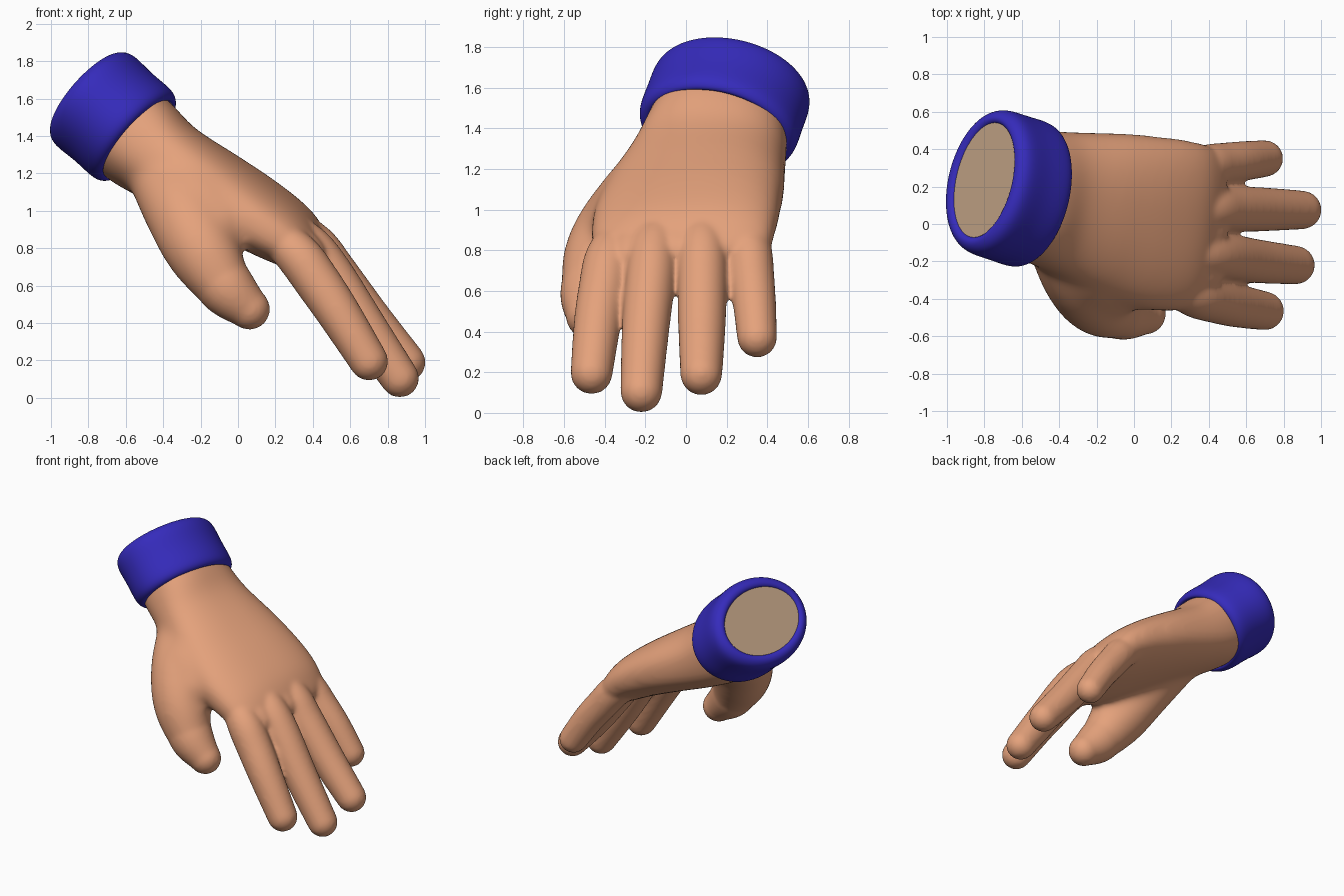
import bpy, bmesh, math
from mathutils import Vector

if "Cube" in bpy.data.objects:
    bpy.data.objects.remove(bpy.data.objects["Cube"])


def material(name, col):
    m = bpy.data.materials.new(name)
    m.diffuse_color = (*col, 1)
    m.use_nodes = True
    m.node_tree.nodes["Principled BSDF"].inputs["Base Color"].default_value = m.diffuse_color
    return m


skin = material("skin", (0.78, 0.36, 0.20))
blue = material("cuff blue", (0.036, 0.024, 0.50))
tan = material("wrist end tan", (0.50, 0.34, 0.22))


def make_object(name, bm, mat):
    bmesh.ops.recalc_face_normals(bm, faces=bm.faces)
    me = bpy.data.meshes.new(name)
    bm.to_mesh(me)
    bm.free()
    me.materials.append(mat)
    for p in me.polygons:
        p.use_smooth = True
    ob = bpy.data.objects.new(name, me)
    bpy.context.collection.objects.link(ob)
    return ob


def fuse(ob, voxel, rounds):
    """Melt overlapping tubes into one skin."""
    rm = ob.modifiers.new("fuse", 'REMESH')
    rm.mode = 'VOXEL'
    rm.voxel_size = voxel
    rm.use_smooth_shade = True
    sm = ob.modifiers.new("soften", 'SMOOTH')
    sm.factor = 0.5
    sm.iterations = rounds


def spline(rows, steps=5):
    """Catmull-Rom through rows of numbers."""
    out, n = [], len(rows)
    for i in range(n - 1):
        a, b, c, d = (rows[max(i - 1, 0)], rows[i], rows[i + 1], rows[min(i + 2, n - 1)])
        for k in range(steps):
            t = k / steps
            out.append([0.5 * (2 * q + (r - p) * t + (2 * p - 5 * q + 4 * r - s) * t * t
                               + (3 * q - p - 3 * r + s) * t ** 3)
                        for p, q, r, s in zip(a, b, c, d)])
    out.append(list(rows[-1]))
    return out


def skin_rings(bm, rings):
    for a, b in zip(rings, rings[1:]):
        for k in range(len(a)):
            j = (k + 1) % len(a)
            bm.faces.new((a[k], a[j], b[j], b[k]))


def loft(bm, rows, power=2.0, dome=0.0, seg=28):
    """Tube through rows (x, y, z, half width, half thickness, roll), with a domed end."""
    rows = spline(rows)
    pts = [Vector(r[:3]) for r in rows]
    tang = [(pts[min(i + 1, len(pts) - 1)] - pts[max(i - 1, 0)]).normalized()
            for i in range(len(pts))]
    data = [(p, t, r[3], r[4], r[5]) for p, t, r in zip(pts, tang, rows)]
    p, t, w, h, roll = data[-1]
    for k in range(1, 7):
        a = math.radians(14 * k)
        data.append((p + t * dome * math.sin(a), t, w * math.cos(a), h * math.cos(a), roll))
    rings = []
    for p, t, w, h, roll in data:
        u = Vector((0, 1, 0))
        u = (u - t * u.dot(t)).normalized()
        v = t.cross(u)
        u, v = (u * math.cos(roll) + v * math.sin(roll), v * math.cos(roll) - u * math.sin(roll))
        ring = []
        for k in range(seg):
            c, s = math.cos(math.tau * k / seg), math.sin(math.tau * k / seg)
            c = math.copysign(abs(c) ** (2 / power), c)
            s = math.copysign(abs(s) ** (2 / power), s)
            ring.append(bm.verts.new(p + u * w * c + v * h * s))
        rings.append(ring)
    skin_rings(bm, rings)
    bm.faces.new(rings[0])
    bm.faces.new(rings[-1])


def digit(bm, path):
    """Round tube through (x, y, z, radius)."""
    loft(bm, [(x, y, z, r, r, 0) for x, y, z, r in path], dome=path[-1][3])


# palm with thumb root and web, blended softly first
thumb = [(-0.40, -0.04, 1.19, 0.19), (-0.30, -0.26, 1.00, 0.205), (-0.19, -0.40, 0.79, 0.20),
         (-0.07, -0.465, 0.60, 0.155), (0.06, -0.48, 0.475, 0.112)]
bm = bmesh.new()
loft(bm, [(-0.72, 0.20, 1.54, 0.31, 0.25, -0.1),
          (-0.54, 0.155, 1.385, 0.35, 0.265, -0.06),
          (-0.37, 0.115, 1.255, 0.385, 0.235, 0.02),
          (-0.12, 0.055, 1.11, 0.44, 0.212, 0.10),
          (0.10, 0.005, 0.98, 0.468, 0.19, 0.13),
          (0.27, -0.015, 0.87, 0.462, 0.165, 0.13),
          (0.38, -0.025, 0.77, 0.44, 0.125, 0.11)], power=2.4, dome=0.09, seg=40)
digit(bm, thumb)
digit(bm, [(-0.40, -0.02, 1.24, 0.17), (-0.24, -0.24, 1.07, 0.18), (-0.11, -0.35, 0.93, 0.15)])
palm = make_object("palm_base", bm, skin)
fuse(palm, 0.025, 20)
blended = bpy.data.meshes.new_from_object(
    palm.evaluated_get(bpy.context.evaluated_depsgraph_get()))
bpy.data.objects.remove(palm)

# whole hand: blended palm plus fingers and thumb tip, fused into one skin
bm = bmesh.new()
bm.from_mesh(blended)
fingers = {
    "index": [(0.08, -0.29, 0.93, 0.07), (0.23, -0.34, 0.84, 0.105), (0.33, -0.38, 0.75, 0.122),
              (0.425, -0.405, 0.62, 0.123), (0.54, -0.435, 0.45, 0.117),
              (0.70, -0.465, 0.195, 0.104)],
    "middle": [(0.11, -0.10, 0.97, 0.07), (0.28, -0.13, 0.88, 0.105), (0.385, -0.16, 0.80, 0.121),
               (0.495, -0.175, 0.66, 0.123), (0.665, -0.20, 0.40, 0.117),
               (0.865, -0.22, 0.105, 0.104)],
    "ring": [(0.13, 0.08, 0.98, 0.07), (0.30, 0.08, 0.89, 0.105), (0.41, 0.08, 0.81, 0.121),
             (0.515, 0.08, 0.67, 0.123), (0.705, 0.078, 0.42, 0.117),
             (0.90, 0.075, 0.19, 0.104)],
    "little": [(0.10, 0.27, 0.98, 0.07), (0.27, 0.29, 0.88, 0.10), (0.38, 0.31, 0.80, 0.113),
               (0.47, 0.322, 0.69, 0.112), (0.58, 0.336, 0.55, 0.107),
               (0.70, 0.35, 0.37, 0.099)],
    "thumb": [(-0.19, -0.40, 0.79, 0.13)] + thumb[3:],
}
for path in fingers.values():
    digit(bm, path)
# small webs between neighbouring fingers
for x, y, z in ((0.38, -0.275, 0.77), (0.41, -0.04, 0.80), (0.40, 0.20, 0.80)):
    digit(bm, [(x - 0.14, y, z + 0.11, 0.06), (x - 0.05, y, z + 0.05, 0.09), (x, y, z, 0.09)])
hand = make_object("hand", bm, skin)
fuse(hand, 0.013, 16)
bpy.data.meshes.remove(blended)

# cuff frame: tilted axis from wrist to open end
top = Vector((-0.80, 0.235, 1.62))
low = Vector((-0.54, 0.15, 1.39))
axis = (top - low).normalized()
length = (top - low).length
u = Vector((0, 1, 0))
u = (u - axis * axis.y).normalized()
v = u.cross(axis)


def cuff_ring(bm, s, w, h, seg=40):
    c = low + axis * s * length
    return [bm.verts.new(c + u * w * math.cos(math.tau * k / seg)
                         + v * h * math.sin(math.tau * k / seg)) for k in range(seg)]


# cuff: rounded sleeve band, profile rows are (along axis, half width, half thickness)
profile = [(0.25, 0.31, 0.24), (0.02, 0.325, 0.25), (-0.06, 0.355, 0.275), (0.02, 0.395, 0.31),
           (0.18, 0.405, 0.317), (0.5, 0.40, 0.31), (0.82, 0.403, 0.322), (0.97, 0.388, 0.31),
           (1.05, 0.352, 0.275), (1.04, 0.325, 0.24), (0.98, 0.31, 0.225), (0.8, 0.305, 0.22)]
bm = bmesh.new()
rings = [cuff_ring(bm, *row) for row in profile]
skin_rings(bm, rings + [rings[0]])
cuff = make_object("cuff", bm, blue)
sub = cuff.modifiers.new("round", 'SUBSURF')
sub.levels = sub.render_levels = 2

# flat end of the wrist inside the cuff
bm = bmesh.new()
a, b = cuff_ring(bm, 1.0, 0.316, 0.231), cuff_ring(bm, 0.95, 0.316, 0.231)
skin_rings(bm, [a, b])
bm.faces.new(a)
bm.faces.new(b)
end = make_object("wrist_end", bm, tan)
for p in end.data.polygons:
    p.use_smooth = False
